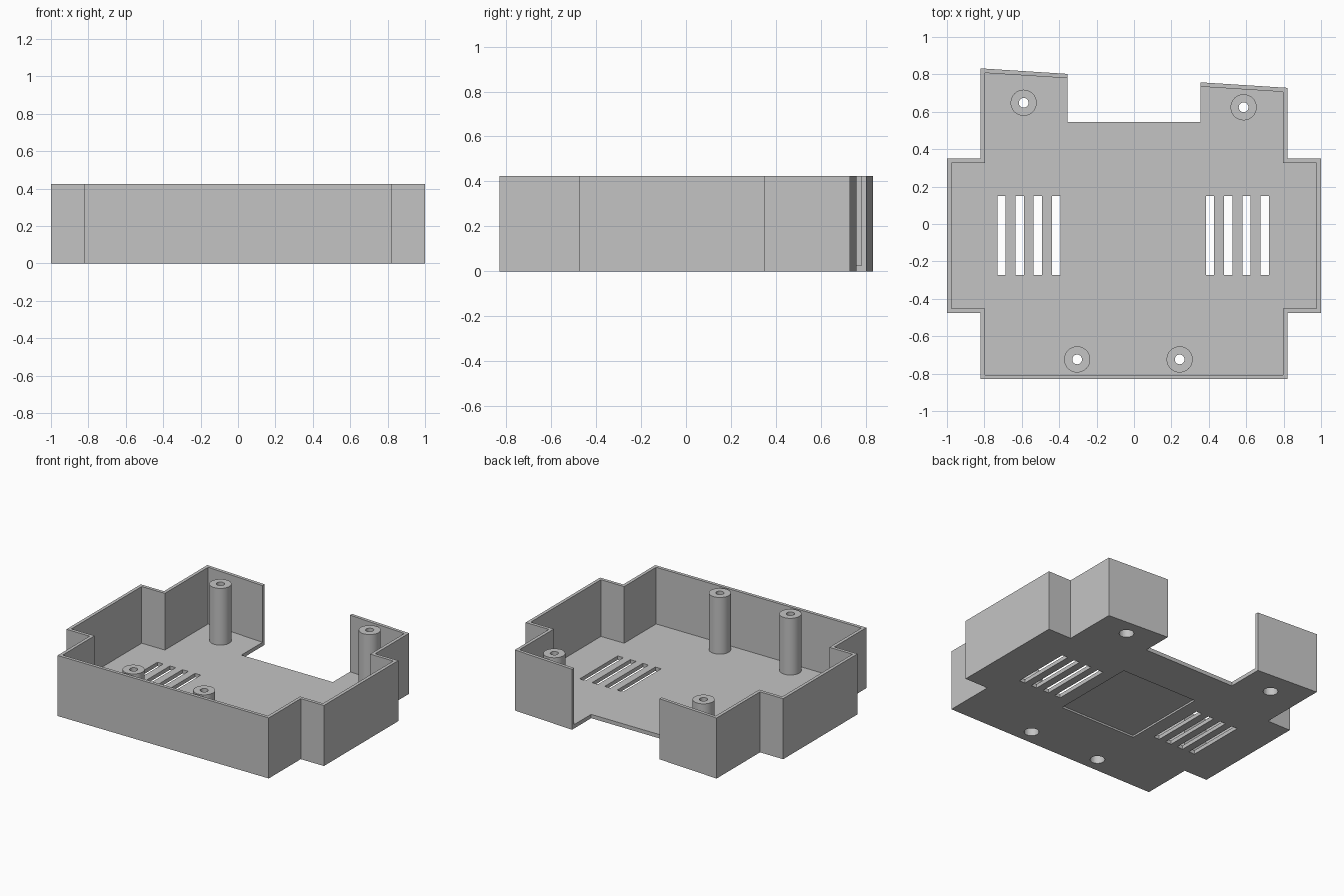
import bpy, bmesh, math
from mathutils import Vector

cube = bpy.data.objects.get("Cube")
if cube:
    bpy.data.objects.remove(cube, do_unlink=True)

HEIGHT, FLOOR, WALL = 0.425, 0.027, 0.023

plastic = bpy.data.materials.new("grey plastic")
plastic.use_nodes = True
GREY = (0.55, 0.55, 0.55, 1)
plastic.diffuse_color = GREY
plastic.node_tree.nodes["Principled BSDF"].inputs["Base Color"].default_value = GREY


def make_object(name, bm):
    bmesh.ops.recalc_face_normals(bm, faces=bm.faces)
    mesh = bpy.data.meshes.new(name)
    bm.to_mesh(mesh)
    bm.free()
    mesh.materials.append(plastic)
    obj = bpy.data.objects.new(name, mesh)
    bpy.context.collection.objects.link(obj)
    return obj


def prism(name, points, z0, z1):
    bm = bmesh.new()
    face = bm.faces.new([bm.verts.new((x, y, z0)) for x, y in points])
    top = bmesh.ops.extrude_face_region(bm, geom=[face])["geom"]
    verts = [g for g in top if isinstance(g, bmesh.types.BMVert)]
    bmesh.ops.translate(bm, verts=verts, vec=(0, 0, z1 - z0))
    return make_object(name, bm)


def box(name, x0, x1, y0, y1, z0, z1):
    return prism(name, [(x0, y0), (x1, y0), (x1, y1), (x0, y1)], z0, z1)


def disc_points(x, y, radius, sides=32):
    steps = [math.tau * i / sides for i in range(sides)]
    return [(x + radius * math.cos(a), y + radius * math.sin(a)) for a in steps]


def inset(points, distance):
    """Mitred inward offset of a counter-clockwise outline."""
    result = []
    for i, point in enumerate(points):
        p = Vector(point)
        a = (p - Vector(points[i - 1])).normalized()
        b = (Vector(points[(i + 1) % len(points)]) - p).normalized()
        na, nb = Vector((-a.y, a.x)), Vector((-b.y, b.x))
        result.append(p + (na + nb) * distance / (1 + na.dot(nb)))
    return result


def cut(target, cutter):
    mod = target.modifiers.new("cut", 'BOOLEAN')
    mod.operation, mod.solver, mod.object = 'DIFFERENCE', 'EXACT', cutter
    bpy.context.view_layer.objects.active = target
    bpy.ops.object.modifier_apply(modifier=mod.name)
    bpy.data.objects.remove(cutter, do_unlink=True)


# Stepped tray with a slanted back edge
outline = [(-0.82, -0.83), (0.82, -0.83), (0.82, -0.475), (1, -0.475),
           (1, 0.35), (0.82, 0.35), (0.82, 0.728), (-0.82, 0.832),
           (-0.82, 0.35), (-1, 0.35), (-1, -0.475), (-0.82, -0.475)]
tray = prism("tray", outline, 0, HEIGHT)
cut(tray, prism("cavity", inset(outline, WALL), FLOOR, 1))

# Opening in the back and shallow recess underneath
cut(tray, box("back_notch", -0.355, 0.355, 0.545, 1, -1, 1))
cut(tray, box("label_recess", -0.295, 0.295, -0.36, 0.25, -1, 0.013))

# Ventilation slots
for first in (-0.731, 0.384):
    for i in range(4):
        x = first + i * 0.0975
        cut(tray, box("vent_slot", x, x + 0.045, -0.273, 0.15, -1, 0.1))

# Screw posts with a wide bore below and a narrow hole at the top
POST, BORE, HOLE, LEDGE = 0.07, 0.047, 0.026, 0.33
profile = [(BORE, FLOOR), (POST, FLOOR), (POST, HEIGHT),
           (HOLE, HEIGHT), (HOLE, LEDGE), (BORE, LEDGE)]
posts = {"back_right": (-0.59, 0.648), "back_left": (0.586, 0.624),
         "front_right": (-0.304, -0.724), "front_left": (0.244, -0.724)}
for place, (x, y) in posts.items():
    cut(tray, prism("screw_bore", disc_points(x, y, BORE), -1, 0.1))
    bm = bmesh.new()
    verts = [bm.verts.new((r, 0, z)) for r, z in profile]
    edges = [bm.edges.new((verts[i - 1], verts[i])) for i in range(len(verts))]
    bmesh.ops.spin(bm, geom=verts + edges, cent=(0, 0, 0), axis=(0, 0, 1),
                   angle=math.tau, steps=32, use_duplicate=False)
    bmesh.ops.remove_doubles(bm, verts=bm.verts, dist=0.0001)
    post = make_object(place + "_screw_post", bm)
    post.location = (x, y, 0)
    bpy.ops.object.select_all(action='DESELECT')
    post.select_set(True)
    bpy.context.view_layer.objects.active = post
    bpy.ops.object.shade_smooth_by_angle(angle=math.radians(35))
